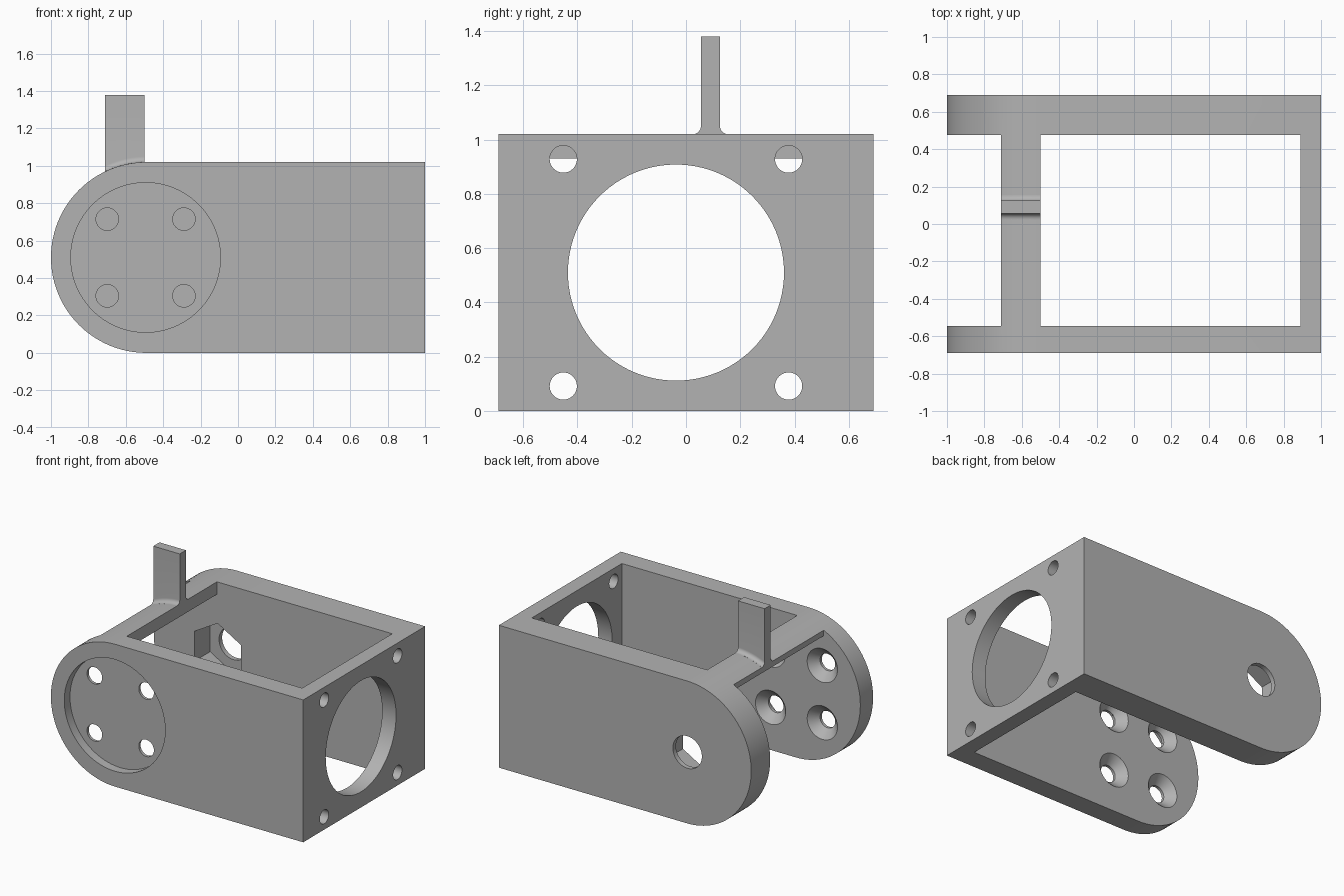
import bpy
import bmesh
from math import pi, sin, cos, sqrt, radians

cube = bpy.data.objects.get("Cube")
if cube:
    bpy.data.objects.remove(cube, do_unlink=True)

grey = bpy.data.materials.new("plain grey")
grey.use_nodes = True
grey.diffuse_color = (0.45, 0.45, 0.45, 1)
grey.node_tree.nodes["Principled BSDF"].inputs["Base Color"].default_value = grey.diffuse_color

AX, AZ, R = -0.49, 0.51, 0.51       # pivot axis and rounded end radius
HALF = 0.69                         # half width
IN_F, IN_B = -0.545, 0.475          # inner faces of the front and back arms
BR_L, BR_R, BR_Z = -0.71, -0.5, 0.93  # bridge extents
WALL_X = 0.89                       # inner face of the end wall
SEG = 96


def loft(name, sections):
    """Solid through a row of matching closed sections, capped at both ends."""
    bm = bmesh.new()
    rings = [[bm.verts.new(p) for p in s] for s in sections]
    n = len(rings[0])
    for a, b in zip(rings, rings[1:]):
        for i in range(n):
            j = (i + 1) % n
            bm.faces.new((a[i], a[j], b[j], b[i]))
    bm.faces.new(rings[0])
    bm.faces.new(rings[-1])
    bmesh.ops.recalc_face_normals(bm, faces=bm.faces)
    mesh = bpy.data.meshes.new(name)
    bm.to_mesh(mesh)
    bm.free()
    mesh.materials.append(grey)
    obj = bpy.data.objects.new(name, mesh)
    bpy.context.collection.objects.link(obj)
    return obj


def cut(target, cutter):
    """Subtract the cutter, then discard it."""
    cutter.hide_render = True
    bpy.context.view_layer.objects.active = target
    mod = target.modifiers.new("cut", 'BOOLEAN')
    mod.operation = 'DIFFERENCE'
    mod.solver = 'EXACT'
    mod.object = cutter
    bpy.ops.object.modifier_apply(modifier=mod.name)
    bpy.data.objects.remove(cutter, do_unlink=True)


def box(x0, x1, y0, y1, z0, z1):
    return loft("box_cutter", [[(x, y0, z0), (x, y1, z0), (x, y1, z1), (x, y0, z1)]
                               for x in (x0, x1)])


def rod_y(x, z, y0, y1, r0, r1=None, sides=SEG):
    """Round, tapered or prismatic cutter along y, first corner pointing up."""
    ends = ((y0, r0), (y1, r0 if r1 is None else r1))
    return loft("rod_cutter", [[(x + r * sin(2 * pi * i / sides), y, z + r * cos(2 * pi * i / sides))
                                for i in range(sides)] for y, r in ends])


def rod_x(y, z, r):
    return loft("rod_cutter", [[(x, y + r * sin(2 * pi * i / SEG), z + r * cos(2 * pi * i / SEG))
                                for i in range(SEG)] for x in (WALL_X - 0.1, 1.1)])


# Bracket body: block with one rounded end
half = SEG // 2
outline = [(AX - R * sin(pi * i / half), AZ + R * cos(pi * i / half)) for i in range(half + 1)]
outline += [(1, 0), (1, 2 * AZ)]
body = loft("bracket_body", [[(x, y, z) for x, z in outline] for y in (-HALF, HALF)])

# Open middle, fork slot and space below the bridge
cut(body, box(BR_R, WALL_X, IN_F, IN_B, -0.1, 1.2))
cut(body, box(-1.1, BR_L, IN_F, IN_B, -0.1, 1.2))
cut(body, box(-0.8, -0.4, IN_F, IN_B, -0.1, BR_Z))

# End wall: large opening and corner holes
MID_Y = -0.037
cut(body, rod_x(MID_Y, AZ, 0.398))
for sy in (-1, 1):
    for sz in (-1, 1):
        cut(body, rod_x(MID_Y + sy * 0.415, AZ + sz * 0.418, 0.05))

# Front arm: round recess outside, countersunk screw holes from inside
PX = -0.494
cut(body, rod_y(PX, AZ, -0.8, -0.625, 0.4))
for sx in (-1, 1):
    for sz in (-1, 1):
        x, z = PX + sx * 0.205, AZ + sz * 0.205
        cut(body, rod_y(x, z, -0.8, -0.5, 0.06))
        cut(body, rod_y(x, z, -0.615, -0.525, 0.05, 0.14))

# Back arm: hexagonal nut pocket inside, round hole through
cut(body, rod_y(PX, AZ, 0.4, 0.655, 0.214, sides=6))
cut(body, rod_y(PX, AZ, 0.6, 0.8, 0.115))

# Upright tab with filleted foot following the curved bridge top
TAB_Y, TAB_H, FIL, TOP = 0.09, 0.035, 0.03, 1.38
sections = []
for k in range(11):
    x = BR_L + (BR_R - BR_L) * k / 10
    h = AZ + sqrt(R * R - (x - AX) ** 2)
    side = [(TAB_H + FIL, h - 0.02)]
    for i in range(9):
        a = pi / 2 * i / 8
        side.append((TAB_H + FIL - FIL * sin(a), h + FIL - FIL * cos(a)))
    side.append((TAB_H, TOP))
    sections.append([(x, TAB_Y + d, z) for d, z in side]
                    + [(x, TAB_Y - d, z) for d, z in reversed(side)])
tab = loft("upright_tab", sections)

# Smooth the curved faces, keep edges crisp
bpy.ops.object.select_all(action='DESELECT')
for obj in (body, tab):
    obj.select_set(True)
bpy.context.view_layer.objects.active = body
bpy.ops.object.shade_smooth_by_angle(angle=radians(30))
